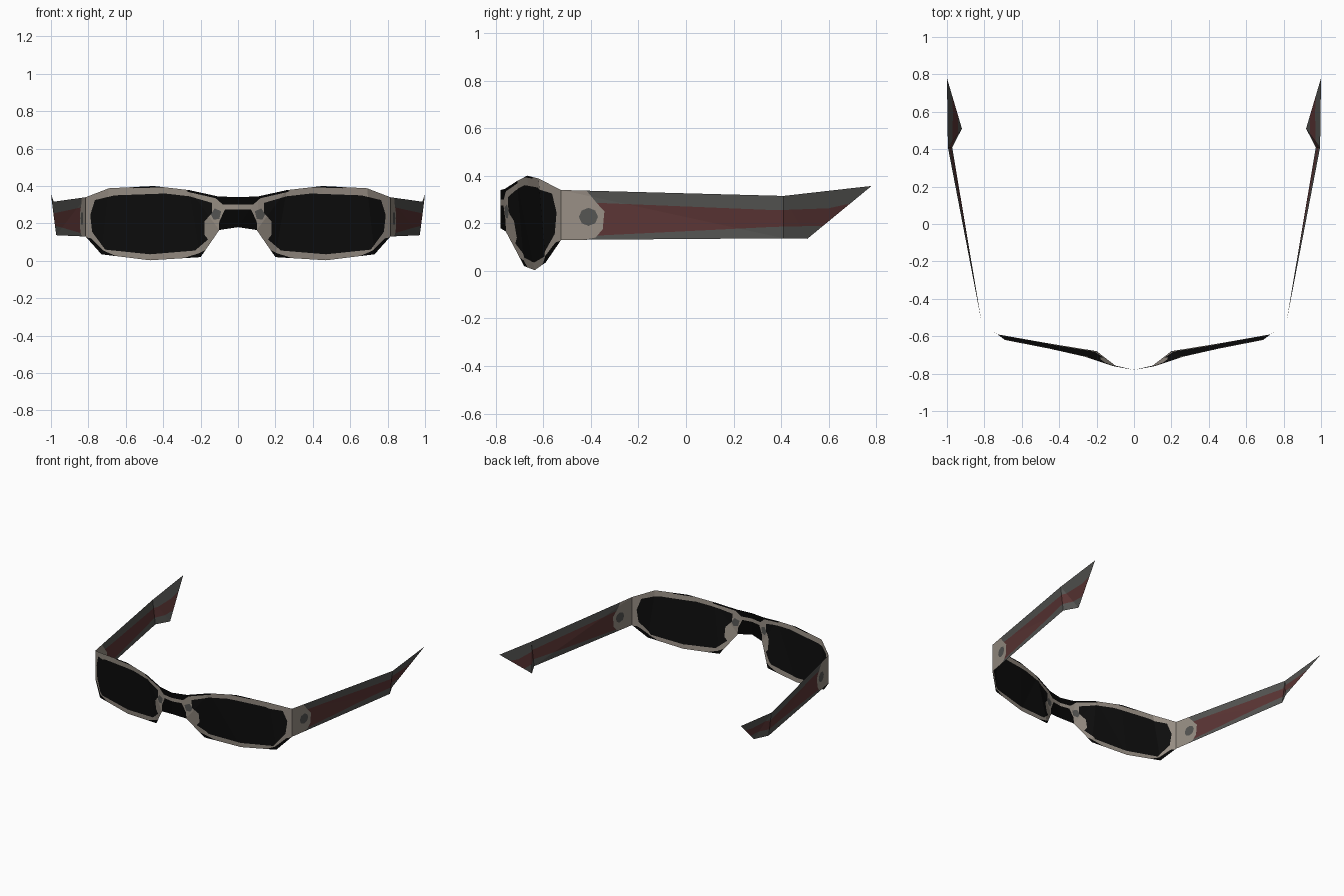
import bpy
import bmesh
import math
from mathutils import Vector

default_cube = bpy.data.objects.get("Cube")
if default_cube:
    bpy.data.objects.remove(default_cube, do_unlink=True)


def make_material(name, colour):
    material = bpy.data.materials.new(name)
    material.use_nodes = True
    material.diffuse_color = (*colour, 1)
    shader = next(n for n in material.node_tree.nodes if n.type == "BSDF_PRINCIPLED")
    shader.inputs["Base Color"].default_value = (*colour, 1)
    shader.inputs["Roughness"].default_value = 0.8
    return material


PALETTE = {
    "worn_metal": (0.31, 0.27, 0.23),
    "lens_black": (0.004, 0.004, 0.004),
    "rim_black": (0.0015, 0.0015, 0.0015),
    "dark_grey": (0.09, 0.09, 0.085),
    "deep_red": (0.105, 0.036, 0.035),
}
MATERIALS = [make_material(name, colour) for name, colour in PALETTE.items()]
INDEX = {name: i for i, name in enumerate(PALETTE)}


def inside(point, outline):
    """Even-odd test of a 2D point against a closed outline."""
    px, py = point
    hit = False
    for (ax, ay), (bx, by) in zip(outline, outline[1:] + outline[:1]):
        if (ay > py) != (by > py) and px < ax + (py - ay) / (by - ay) * (bx - ax):
            hit = not hit
    return hit


def inlay(bm, axis, outline, colour):
    """Cut an outline, drawn on (axis, z), into the sheet and colour its faces."""
    def lift(p):
        v = Vector((0, 0, p[1]))
        v[axis] = p[0]
        return v

    across = Vector((0, 1, 0)) if axis == 0 else Vector((1, 0, 0))
    for a, b in zip(outline, outline[1:] + outline[:1]):
        normal = (lift(b) - lift(a)).cross(across).normalized()
        geom = bm.verts[:] + bm.edges[:] + bm.faces[:]
        bmesh.ops.bisect_plane(bm, geom=geom, dist=1e-5, plane_co=lift(a), plane_no=normal)
    for face in bm.faces:
        centre = face.calc_center_median()
        if inside((centre[axis], centre.z), outline):
            face.material_index = INDEX[colour]


def build_sheet(name, points, faces, base, axis, inlays):
    """Make one half of a thin sheet with inlays, mirrored across x."""
    bm = bmesh.new()
    verts = [bm.verts.new(p) for p in points]
    for face in faces:
        bm.faces.new([verts[i] for i in face]).material_index = INDEX[base]
    bmesh.ops.triangulate(bm, faces=bm.faces[:])
    for outline, colour in inlays:
        inlay(bm, axis, outline, colour)
    bmesh.ops.dissolve_limit(bm, angle_limit=0.005, verts=bm.verts[:],
                             edges=bm.edges[:], delimit={"MATERIAL"})
    mesh = bpy.data.meshes.new(name)
    bm.to_mesh(mesh)
    bm.free()
    for material in MATERIALS:
        mesh.materials.append(material)
    obj = bpy.data.objects.new(name, mesh)
    bpy.context.collection.objects.link(obj)
    mirror = obj.modifiers.new("mirror", "MIRROR")
    mirror.merge_threshold = 0.0005
    return obj


# Front frame: upper and lower edges from the bridge out to the hinge
upper = [(0, -.78, .34), (.11, -.76, .345), (.26, -.71, .378),
         (.45, -.667, .4), (.69, -.62, .388), (.815, -.525, .34)]
lower = [(0, -.78, .18), (.1, -.757, .165), (.2, -.68, .02),
         (.47, -.636, .003), (.73, -.59, .035), (.815, -.525, .13)]
n = len(upper)
strips = [(i, n + i, n + i + 1, i + 1) for i in range(n - 1)]

# Inlays of the front frame, drawn on x and z
lens = [(.14, .31), (.14, .255), (.18, .21), (.18, .14), (.16, .115),
        (.23, .055), (.47, .035), (.71, .06), (.78, .155), (.79, .245),
        (.765, .325), (.66, .35), (.39, .36), (.26, .345)]
bridge_top = [(-.1, .3), (.08, .3), (.12, .335), (.27, .369), (.27, .42), (-.1, .42)]
bridge_low = [(-.1, .275), (.07, .275), (.1, .21), (.105, .1), (-.1, .1)]
nose_pad = [(.09, .265), (.125, .28), (.145, .25), (.13, .22), (.1, .225)]
inner_corner = [(.17, .06), (.21, .04), (.28, .018), (.28, -.02), (.17, -.02)]
outer_corner = [(.83, .13), (.785, .12), (.72, .055), (.64, .02), (.83, -.02)]
brow = [(.4, .393), (.56, .388), (.56, .42), (.4, .42)]

build_sheet("front_frame", upper + lower, strips, "worn_metal", 0, [
    (bridge_top, "rim_black"),
    (bridge_low, "rim_black"),
    (inner_corner, "rim_black"),
    (outer_corner, "rim_black"),
    (brow, "rim_black"),
    (nose_pad, "dark_grey"),
    (lens, "lens_black"),
])

# Temple arms: long quad, inward hook and pointed tip
arm = [(.815, -.525, .34), (.815, -.525, .13), (.972, .41, .137),
       (.995, .41, .315), (.92, .51, .135), (1, .78, .357)]
arm_faces = [(0, 1, 2, 3), (3, 2, 4), (3, 4, 5)]

# Inlays of the arms, drawn on y and z
stripe = [(-.4, .287), (.38, .255), (.6, .263), (.72, .29), (.6, .19),
          (.37, .185), (-.4, .147)]
hinge_plate = [(-.6, .4), (-.42, .34), (-.375, .285), (-.343, .25),
               (-.35, .175), (-.38, .14), (-.6, .1)]
screw = [(-.41 + .04 * math.cos(k * math.tau / 8), .227 + .038 * math.sin(k * math.tau / 8))
         for k in range(8)]

build_sheet("temple_arms", arm, arm_faces, "dark_grey", 1, [
    (stripe, "deep_red"),
    (hinge_plate, "worn_metal"),
    (screw, "dark_grey"),
])
